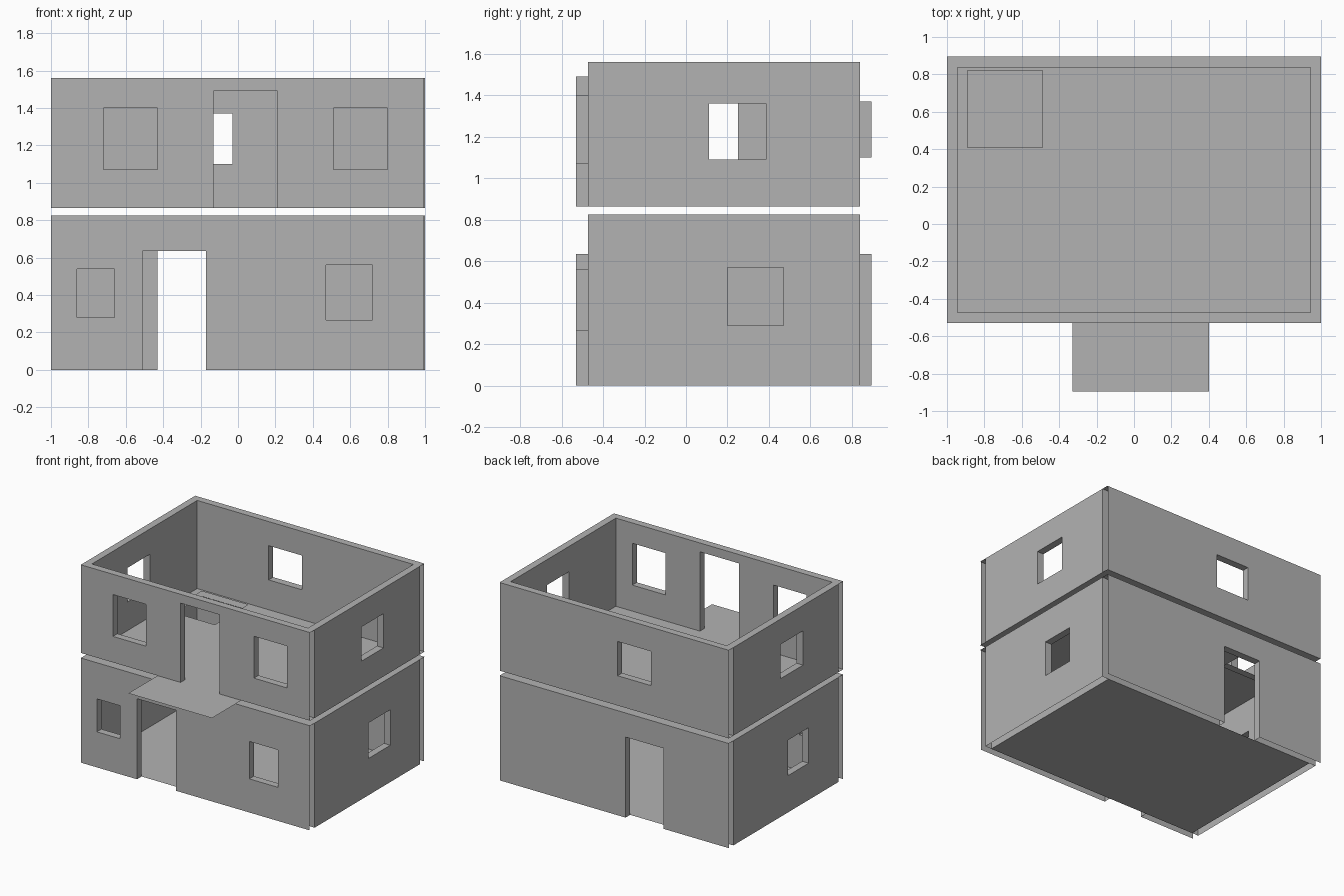
import bpy, bmesh
from mathutils import Vector

cube = bpy.data.objects.get("Cube")
if cube:
    bpy.data.objects.remove(cube, do_unlink=True)

grey = bpy.data.materials.new("plain grey")
grey.use_nodes = True
colour = (0.45, 0.45, 0.45, 1)
grey.diffuse_color = colour
grey.node_tree.nodes["Principled BSDF"].inputs["Base Color"].default_value = colour

# Footprint and storey heights
LEFT, RIGHT, FRONT, BACK = -1.0, 1.0, -0.53, 0.895
THICK = 0.057
LOW, LOW_TOP, UP, UP_TOP = 0.0, 0.825, 0.865, 1.56
IN_FRONT, IN_BACK = FRONT + THICK, BACK - THICK


def quad(bm, points):
    bm.faces.new([bm.verts.new(p) for p in points])


def sheet(bm, u, v, holes, place):
    """Flat sheet over u and v with rectangular holes (u0, u1, v0, v1)."""
    us = sorted({*u, *(c for h in holes for c in h[:2] if u[0] < c < u[1])})
    vs = sorted({*v, *(c for h in holes for c in h[2:] if v[0] < c < v[1])})
    for a, b in zip(us, us[1:]):
        for c, d in zip(vs, vs[1:]):
            m, n = (a + b) / 2, (c + d) / 2
            if not any(h[0] < m < h[1] and h[2] < n < h[3] for h in holes):
                quad(bm, [place(*p) for p in ((a, c), (b, c), (b, d), (a, d))])


def finish(bm, name):
    bmesh.ops.remove_doubles(bm, verts=bm.verts, dist=0.0005)
    bmesh.ops.recalc_face_normals(bm, faces=bm.faces)
    mesh = bpy.data.meshes.new(name)
    bm.to_mesh(mesh)
    bm.free()
    mesh.materials.append(grey)
    bpy.context.collection.objects.link(bpy.data.objects.new(name, mesh))


def wall(name, along_x, outer, inner, outer_span, inner_span, z, holes):
    """Hollow wall: outer and inner skins joined by the reveals of its openings."""
    bm = bmesh.new()

    def place(depth):
        if along_x:
            return lambda s, h: Vector((s, depth, h))
        return lambda s, h: Vector((depth, s, h))

    out, inn = place(outer), place(inner)
    sheet(bm, outer_span, z, holes, out)
    sheet(bm, inner_span, z, holes, inn)
    for a, b, c, d in holes:
        edges = [((a, c), (a, d)), ((a, d), (b, d)), ((b, d), (b, c))]
        if c > z[0]:
            edges.append(((b, c), (a, c)))
        for p, q in edges:
            quad(bm, [out(*p), out(*q), inn(*q), inn(*p)])
    finish(bm, name)


def slab(name, x, y, z, holes=()):
    bm = bmesh.new()
    sheet(bm, x, y, holes, lambda a, b: Vector((a, b, z)))
    finish(bm, name)


# Openings of each wall: start, end, sill, head
storeys = {
    "lower": ((LOW, LOW_TOP), {
        "front": [(-0.86, -0.66, 0.28, 0.54), (-0.51, -0.17, LOW, 0.635),
                  (0.47, 0.72, 0.265, 0.56)],
        "back": [(-0.43, -0.10, LOW, 0.635)],
        "right": [(0.20, 0.47, 0.29, 0.57)],
        "left": [(-0.10, 0.16, 0.29, 0.57)]}),
    "upper": ((UP, UP_TOP), {
        "front": [(-0.72, -0.43, 1.07, 1.40), (-0.13, 0.21, UP, 1.49),
                  (0.51, 0.80, 1.07, 1.40)],
        "back": [(-0.32, -0.03, 1.10, 1.37)],
        "right": [(0.11, 0.385, 1.09, 1.36)],
        "left": [(-0.03, 0.25, 1.09, 1.36)]}),
}

full_x, depth_y = (LEFT, RIGHT), (IN_FRONT, IN_BACK)
long_x = (LEFT, RIGHT - 0.006)
for level, (z, holes) in storeys.items():
    for side, outer, inner in (("front", FRONT, IN_FRONT), ("back", BACK, IN_BACK)):
        wall(f"{level}_{side}_wall", True, outer, inner, long_x, full_x, z, holes[side])
    for side, outer, inner in (("left", LEFT, LEFT + THICK), ("right", RIGHT, RIGHT - THICK)):
        wall(f"{level}_{side}_wall", False, outer, inner, depth_y, depth_y, z, holes[side])

# Floors, ceiling with stair opening, balcony and wall coping
stair = (-0.89, -0.49, 0.41, 0.82)
room = (LEFT + THICK, RIGHT - THICK, IN_FRONT, IN_BACK)
slab("ground_floor", room[:2], room[2:], LOW)
slab("lower_ceiling", full_x, (FRONT, BACK), LOW_TOP, [stair])
slab("upper_floor", full_x, (FRONT, BACK), UP, [stair])
slab("balcony", (-0.33, 0.40), (-BACK, FRONT), UP)
slab("wall_coping", full_x, (FRONT, BACK), UP_TOP, [room])
